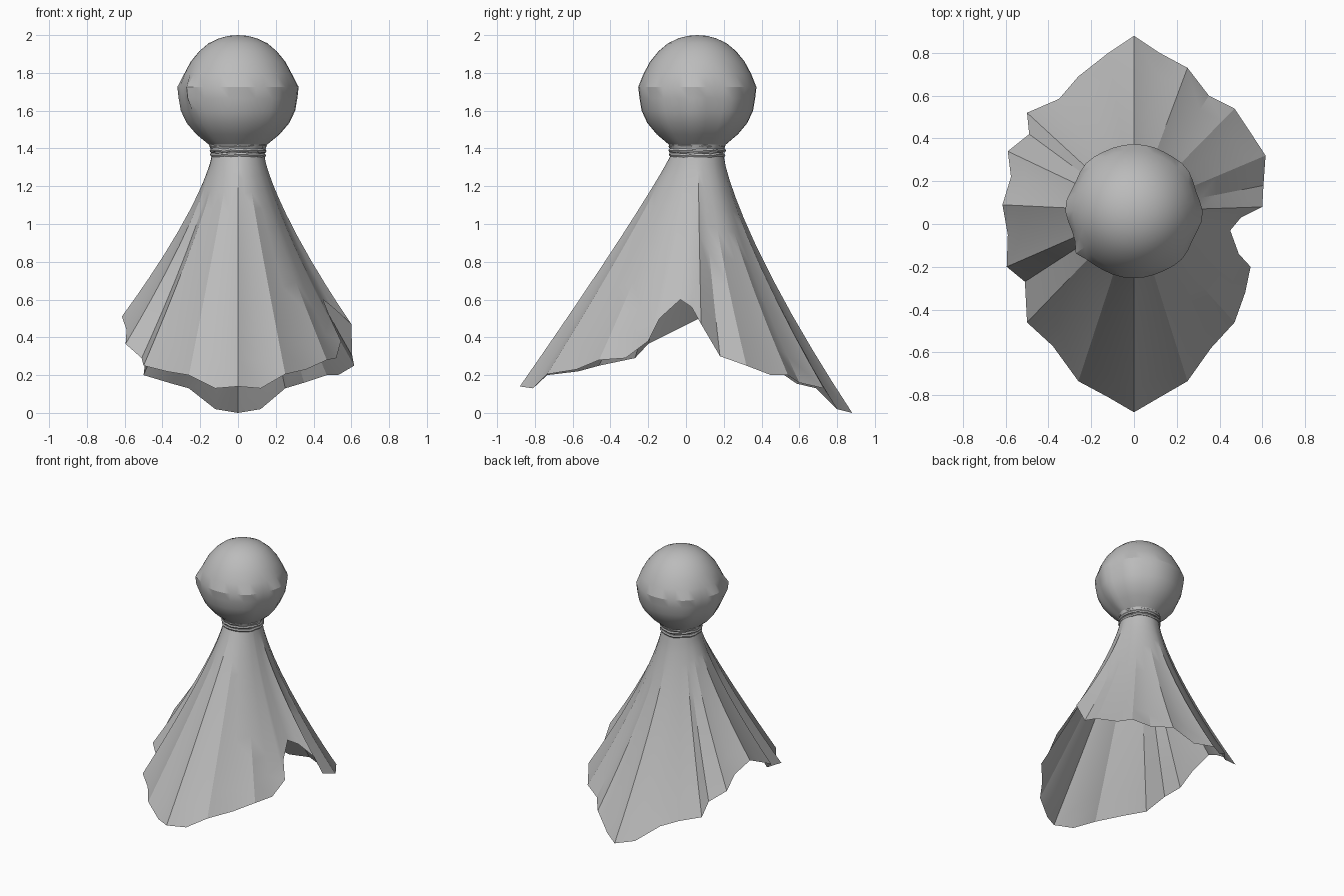
import bpy, bmesh, math, random
from math import radians, cos, sin, atan2, pi

cube = bpy.data.objects.get("Cube")
if cube:
    bpy.data.objects.remove(cube)
random.seed(4)
CY = 0.06  # the neck and head sit slightly behind the centre

cloth = bpy.data.materials.new("grey cloth")
cloth.use_nodes = True
grey = (0.5, 0.5, 0.5, 1)
cloth.diffuse_color = grey
cloth.node_tree.nodes["Principled BSDF"].inputs["Base Color"].default_value = grey


def loft(name, rings, angle, tip=None, wrap=False):
    """Skin closed rings of points, with an optional end point."""
    bm = bmesh.new()
    rows = [[bm.verts.new(p) for p in ring] for ring in rings]
    pairs = list(zip(rows, rows[1:]))
    if wrap:
        pairs.append((rows[-1], rows[0]))
    for a, b in pairs:
        for i in range(len(a)):
            j = (i + 1) % len(a)
            bm.faces.new((a[i], b[i], b[j], a[j]))
    if tip:
        top = bm.verts.new(tip)
        for i in range(len(rows[0])):
            bm.faces.new((top, rows[0][i], rows[0][(i + 1) % len(rows[0])]))
    bmesh.ops.recalc_face_normals(bm, faces=bm.faces)
    mesh = bpy.data.meshes.new(name)
    bm.to_mesh(mesh)
    bm.free()
    mesh.materials.append(cloth)
    obj = bpy.data.objects.new(name, mesh)
    bpy.context.collection.objects.link(obj)
    bpy.ops.object.select_all(action='DESELECT')
    obj.select_set(True)
    bpy.context.view_layer.objects.active = obj
    bpy.ops.object.shade_smooth_by_angle(angle=radians(angle))
    return obj


# Skirt: pleated columns run from the round neck out to the ragged hem
hem = [(0, -.88, .14), (.12, -.81, .13), (.25, -.735, .205), (.36, -.58, .23),
       (.47, -.46, .28), (.52, -.32, .29), (.545, -.2, .38), (.49, -.14, .5),
       (.45, -.03, .6), (.5, .03, .56), (.6, .08, .47), (.605, .18, .3),
       (.615, .32, .25), (.53, .45, .2), (.47, .54, .2), (.35, .6, .16),
       (.25, .73, .13), (.12, .8, .02), (0, .88, 0), (-.12, .8, .02),
       (-.26, .69, .13), (-.35, .585, .155), (-.5, .52, .2), (-.49, .42, .28),
       (-.59, .34, .36), (-.575, .22, .44), (-.615, .09, .51), (-.59, -.05, .44),
       (-.595, -.2, .365), (-.51, -.27, .29), (-.5, -.46, .25), (-.38, -.57, .22),
       (-.26, -.735, .2), (-.12, -.81, .13)]


def skirt_point(p, t):
    x, y, z = p
    a = atan2(y - CY, x)
    power = 1.32 - 0.25 * max(0, -sin(a)) ** 2
    f = t ** power
    nx, ny = 0.138 * cos(a), CY + 0.138 * sin(a)
    return (nx + (x - nx) * f, ny + (y - ny) * f, 1.37 + (z - 1.37) * t)


steps = [0, .05, .1, .17, .25, .35, .48, .62, .76, .88, 1]
loft("skirt", [[skirt_point(p, t) for p in hem] for t in steps], 25)

# Head: round dome over a gathered lower half with folds at the sides
profile = [(.05, 1.996), (.1, 1.983), (.155, 1.957), (.205, 1.915), (.25, 1.86),
           (.285, 1.795), (.313, 1.725), (.306, 1.665), (.295, 1.6),
           (.265, 1.535), (.215, 1.475), (.15, 1.42), (.13, 1.36)]
SEG = 40


def head_ring(r, z):
    ring = []
    for i in range(SEG):
        a = 2 * pi * i / SEG
        k = 1.0
        if z < 1.75:  # pleats are strongest at the sides
            k += 0.03 * cos(a) ** 2 * cos(8 * a + 0.5)
            if i == 24 and z > 1.65:  # small corner of folded cloth
                k += 0.06
        ring.append((r * k * cos(a), CY + r * k * sin(a), z))
    return ring


loft("head", [head_ring(r, z) for r, z in profile], 28, tip=(0, CY, 2))

# Cord: three slightly uneven turns round the neck
for n, z in enumerate((1.365, 1.39, 1.413)):
    rings = []
    for i in range(24):
        a = 2 * pi * i / 24
        zz = z + random.uniform(-.004, .004)
        r0 = 0.14 + random.uniform(-.003, .003)
        rings.append([((r0 + .011 * cos(b)) * cos(a),
                       CY + (r0 + .011 * cos(b)) * sin(a),
                       zz + .011 * sin(b))
                      for b in (2 * pi * k / 6 for k in range(6))])
    loft(f"neck_cord_{n + 1}", rings, 40, wrap=True)
